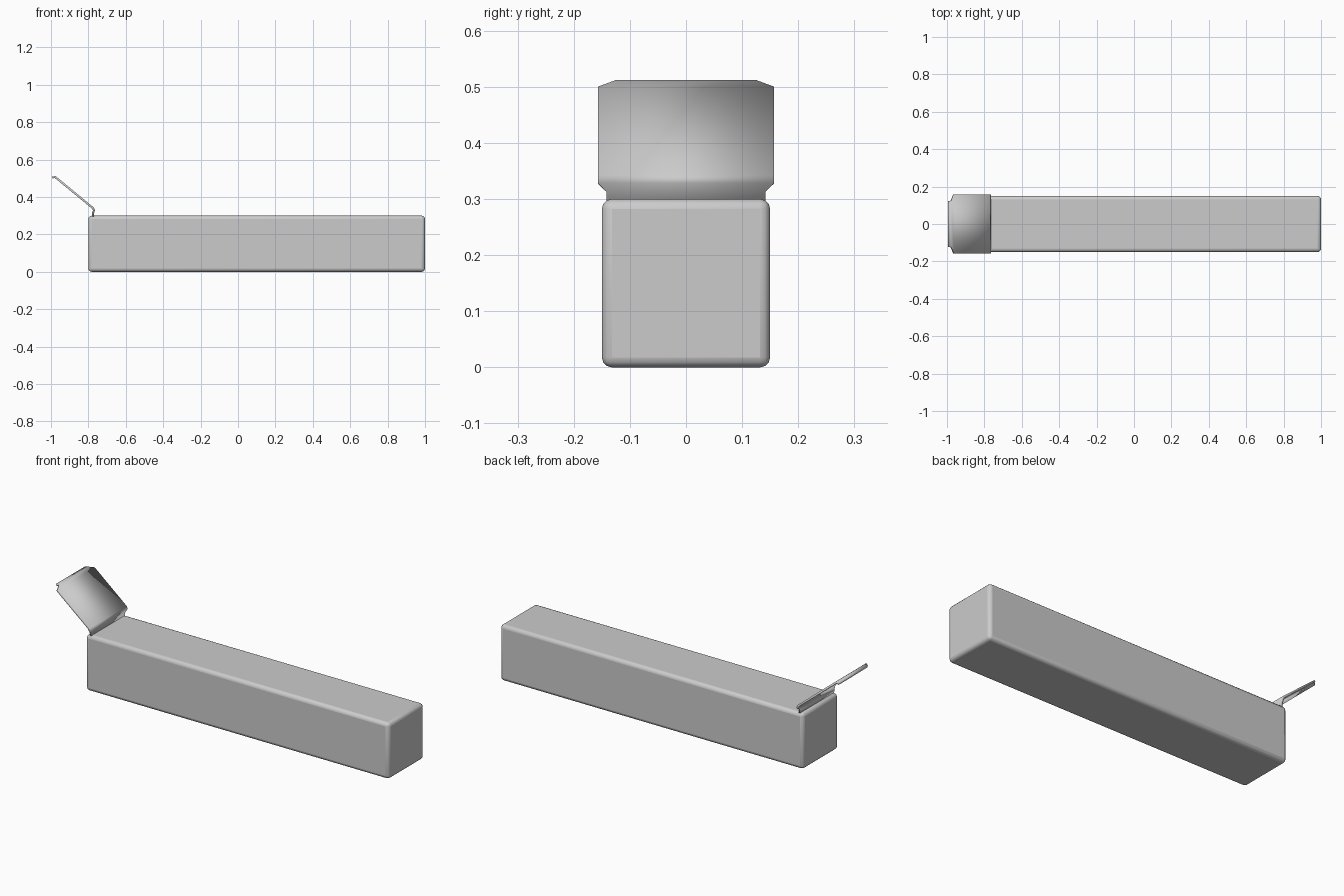
import bpy, bmesh

if "Cube" in bpy.data.objects:
    bpy.data.objects.remove(bpy.data.objects["Cube"])


def finish(name, bm):
    bmesh.ops.recalc_face_normals(bm, faces=bm.faces)
    mesh = bpy.data.meshes.new(name)
    bm.to_mesh(mesh)
    bm.free()
    obj = bpy.data.objects.new(name, mesh)
    bpy.context.collection.objects.link(obj)
    return obj


def smooth(obj):
    bpy.ops.object.select_all(action='DESELECT')
    obj.select_set(True)
    bpy.context.view_layer.objects.active = obj
    bpy.ops.object.shade_smooth_by_angle(angle=0.7)


# Long box body with softened edges
bm = bmesh.new()
bmesh.ops.create_cube(bm, size=1)
for v in bm.verts:
    v.co.x = v.co.x * 1.8 + 0.1
    v.co.y *= 0.3
    v.co.z = (v.co.z + 0.5) * 0.3
body = finish("box_body", bm)
bev = body.modifiers.new("soft_edges", 'BEVEL')
bev.width = 0.018
bev.segments = 3
smooth(body)

# Open flap: hinge strip, sloping panel, tucked tip (x, z, half width)
profile = [(-0.774, 0.295, 0.142), (-0.776, 0.314, 0.142),
           (-0.770, 0.328, 0.157), (-0.775, 0.340, 0.157),
           (-0.964, 0.496, 0.157), (-0.978, 0.507, 0.125),
           (-0.993, 0.504, 0.122)]
bm = bmesh.new()
rows = [[bm.verts.new((x, s * w, z)) for s in (-1, 1)] for x, z, w in profile]
for a, b in zip(rows, rows[1:]):
    bm.faces.new((a[0], a[1], b[1], b[0]))
flap = finish("open_flap", bm)
thick = flap.modifiers.new("card_thickness", 'SOLIDIFY')
thick.thickness = 0.011
thick.offset = 0
smooth(flap)
